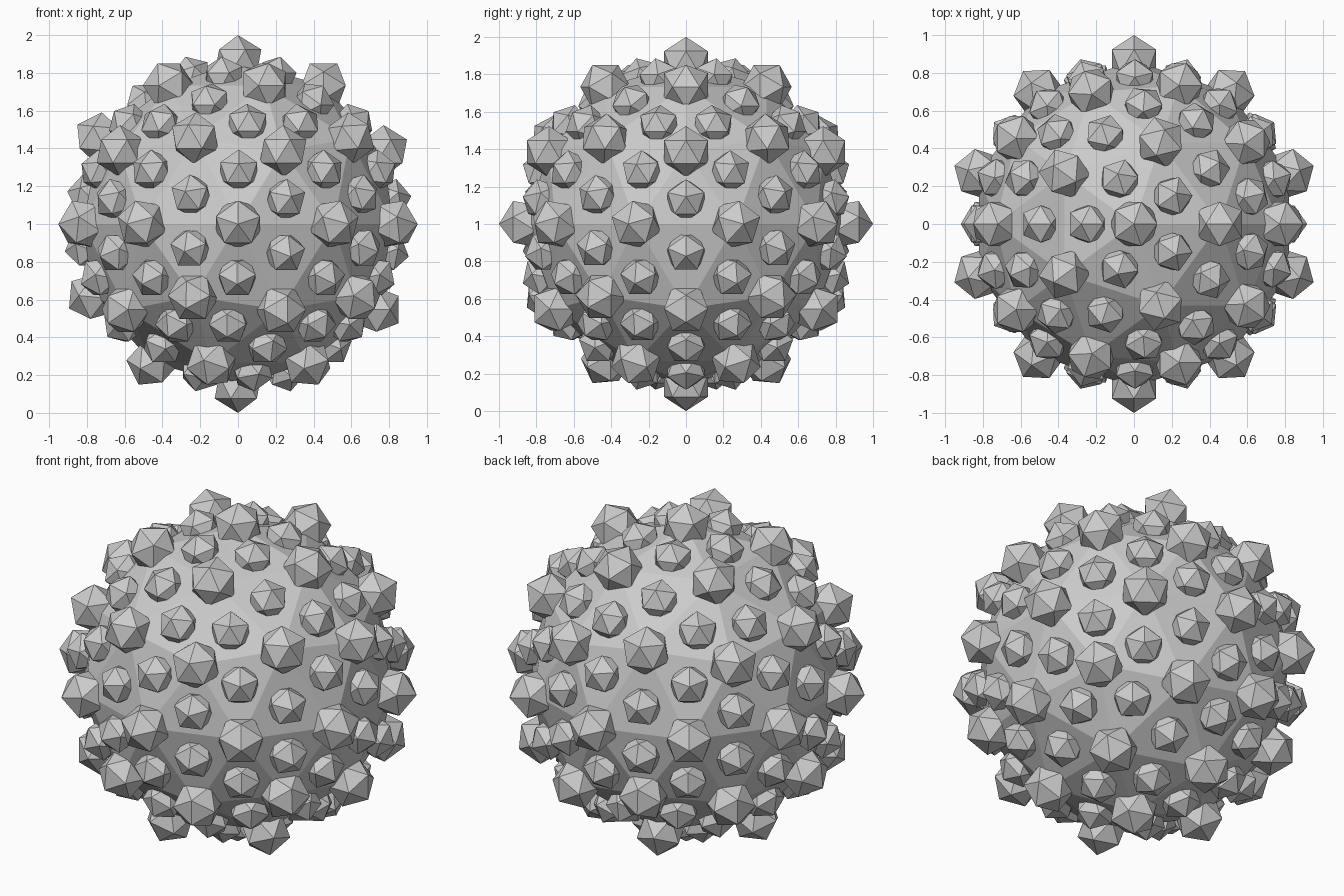
import bpy, bmesh
from mathutils import Matrix, Vector

if "Cube" in bpy.data.objects:
    bpy.data.objects.remove(bpy.data.objects["Cube"])

CENTRE = Vector((0, 0, 1))
CORE_R, BIG_R, SMALL_R = 0.862, 0.138, 0.115


def finish(bm, name):
    mesh = bpy.data.meshes.new(name)
    bm.to_mesh(mesh)
    bm.free()
    obj = bpy.data.objects.new(name, mesh)
    obj.location = CENTRE
    bpy.context.collection.objects.link(obj)
    return obj


def studs(name, points, radius):
    """One icosahedron per point, with a corner facing straight outwards."""
    bm = bmesh.new()
    for p in points:
        if abs(p.normalized().z) > 0.999:
            turn = Matrix.Identity(4) if p.z > 0 else Matrix.Rotation(3.14159265, 4, 'Y')
        else:
            turn = p.to_track_quat('Z', 'X').to_matrix().to_4x4()
        bmesh.ops.create_icosphere(bm, subdivisions=1, radius=radius,
                                   matrix=Matrix.Translation(p) @ turn)
    return finish(bm, name)


# Faceted core ball: 42 corners, 80 faces
core = bmesh.new()
bmesh.ops.create_icosphere(core, subdivisions=2, radius=CORE_R)
corners = [v.co.copy() for v in core.verts]
middles = [f.calc_center_median() for f in core.faces]
finish(core, "core_ball")

# Large studs on the corners, small studs on the faces
studs("large_studs", corners, BIG_R)
studs("small_studs", middles, SMALL_R)
